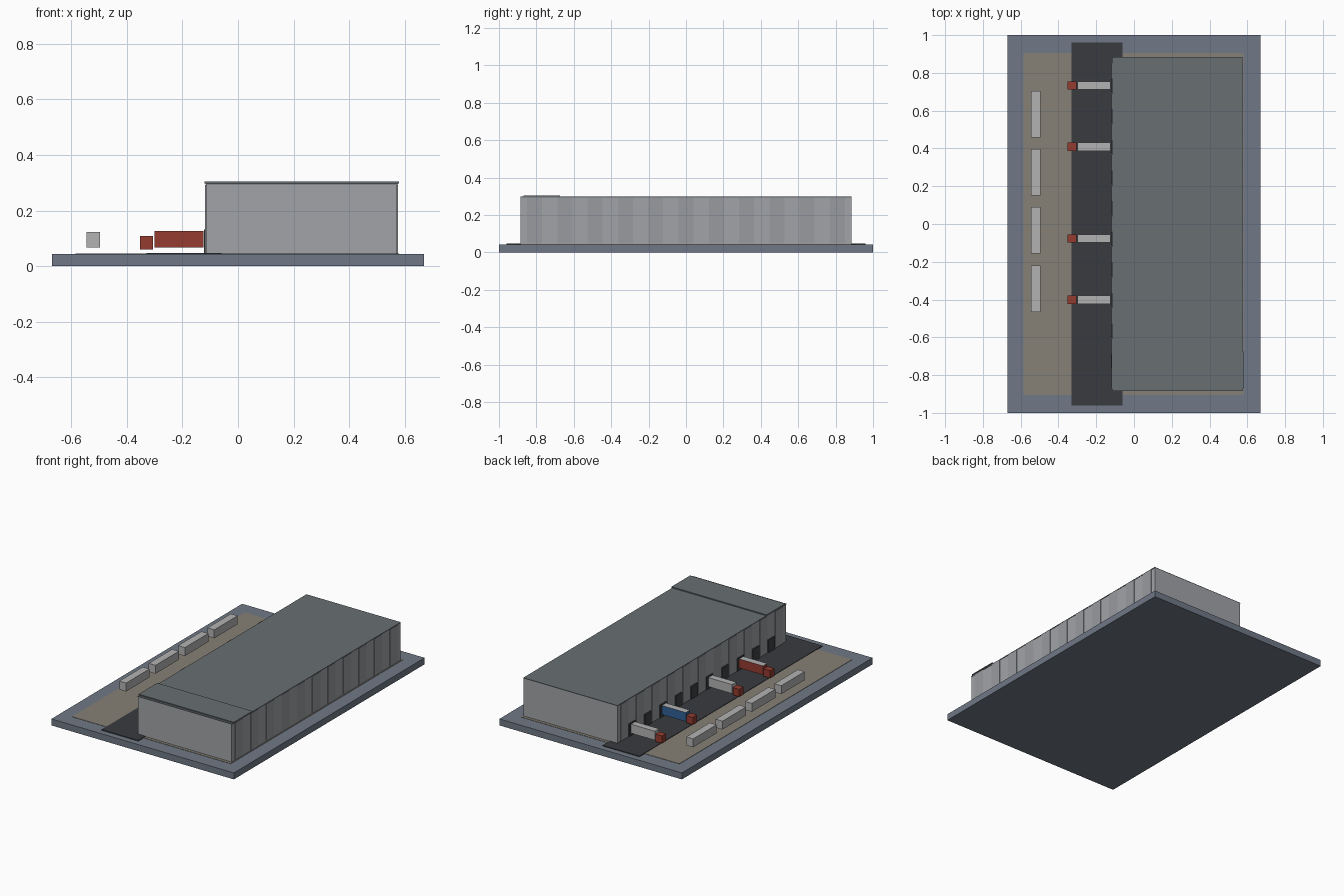
import bpy

if "Cube" in bpy.data.objects:
    bpy.data.objects.remove(bpy.data.objects["Cube"])

def material(name, r, g, b):
    m = bpy.data.materials.new(name)
    m.diffuse_color = (r, g, b, 1)
    m.use_nodes = True
    m.node_tree.nodes["Principled BSDF"].inputs["Base Color"].default_value = m.diffuse_color
    return m

SLATE = material("slate", 0.16, 0.19, 0.24)
TAN = material("gravel", 0.24, 0.22, 0.18)
ASPHALT = material("asphalt", 0.04, 0.043, 0.05)
WALL = material("wall_grey", 0.36, 0.37, 0.39)
PANEL = material("panel_grey", 0.32, 0.33, 0.35)
ROOF = material("roof_grey", 0.14, 0.16, 0.17)
DARK = material("dark_trim", 0.05, 0.053, 0.06)
WHITE = material("pale_grey", 0.45, 0.45, 0.45)
RED = material("red", 0.3, 0.045, 0.03)
BLUE = material("blue", 0.03, 0.12, 0.3)

def box(name, x0, x1, y0, y1, z0, z1, mat, top=None):
    v = [(x, y, z) for z in (z0, z1) for x, y in ((x0, y0), (x1, y0), (x1, y1), (x0, y1))]
    f = [(4, 5, 6, 7), (3, 2, 1, 0), (0, 1, 5, 4), (1, 2, 6, 5), (2, 3, 7, 6), (3, 0, 4, 7)]
    mesh = bpy.data.meshes.new(name)
    mesh.from_pydata(v, [], f)
    mesh.materials.append(mat)
    if top:
        mesh.materials.append(top)
        mesh.polygons[0].material_index = 1
    ob = bpy.data.objects.new(name, mesh)
    bpy.context.collection.objects.link(ob)
    return ob

# Site
box("base_slab", -0.67, 0.67, -1, 1, 0, 0.043, SLATE, SLATE)
box("yard_paving", -0.585, 0.58, -0.905, 0.905, 0.043, 0.045, TAN)
box("truck_apron", -0.33, -0.06, -0.96, 0.96, 0.043, 0.048, ASPHALT)

# Warehouse
box("warehouse_walls", -0.115, 0.573, -0.885, 0.885, 0.043, 0.293, WALL)
box("main_roof", -0.117, 0.575, -0.885, 0.885, 0.293, 0.298, ROOF)
box("raised_front_roof", -0.12, 0.579, -0.87, -0.675, 0.298, 0.305, ROOF)

# Wall panels and dock doors along the long sides
PITCH = 0.162
for i in range(11):
    y = (5 - i) * PITCH
    for side, x0, x1 in (("left", -0.118, -0.115), ("right", 0.573, 0.576)):
        box(f"{side}_wall_panel_{i}", x0, x1, y - 0.04, y + 0.04, 0.046, 0.292, PANEL)
doors = [(4.5 - i) * PITCH + 0.004 for i in range(10)]
for i, y in enumerate(doors):
    box(f"dock_door_{i}", -0.122, -0.115, y - 0.034, y + 0.034, 0.048, 0.132, DARK)

# Docked trucks
for i, colour in ((0, WHITE), (2, BLUE), (5, WHITE), (7, RED)):
    y = doors[i]
    box(f"truck_trailer_{i}", -0.30, -0.125, y - 0.022, y + 0.022, 0.067, 0.127, colour, WHITE)
    box(f"truck_cab_{i}", -0.352, -0.305, y - 0.022, y + 0.022, 0.06, 0.109, RED)

# Parked trailers
for i in range(4):
    y = 0.582 - i * 0.308
    box(f"parked_trailer_{i}", -0.546, -0.496, y - 0.123, y + 0.123, 0.067, 0.123, WHITE)
